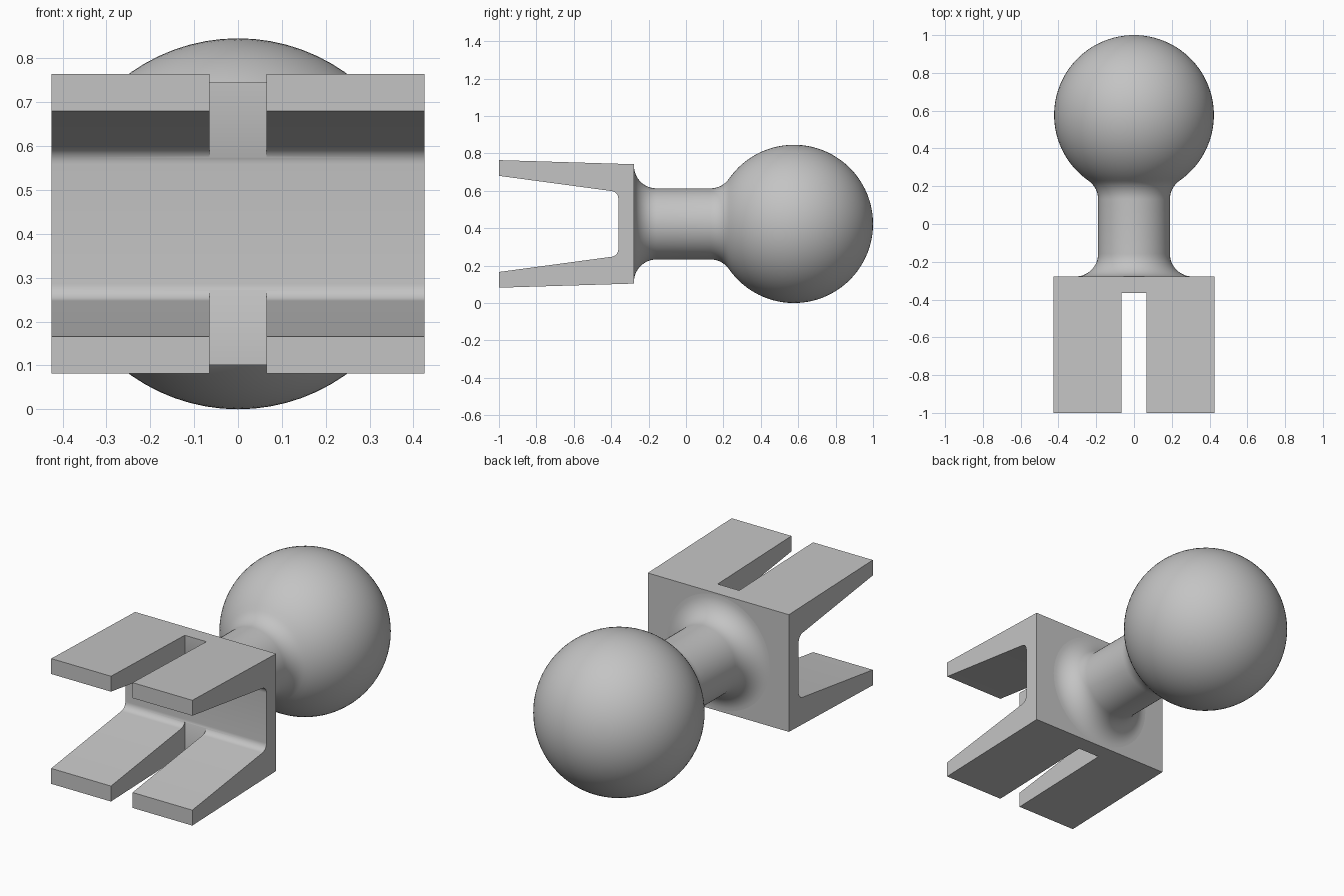
import bpy, bmesh, math
from mathutils import Matrix, Vector

if "Cube" in bpy.data.objects:
    bpy.data.objects.remove(bpy.data.objects["Cube"])

MID = 0.423        # height of the central axis
BACK = -0.278      # rear face of the fork block
WALL = -0.362      # inner wall of the fork
HALF_W = 0.425     # half width of the fork

grey = bpy.data.materials.new("plain grey")
grey.use_nodes = True
colour = (0.55, 0.55, 0.55, 1)
grey.diffuse_color = colour
grey.node_tree.nodes["Principled BSDF"].inputs["Base Color"].default_value = colour


def arc(cy, cr, radius, start, end, steps):
    """Points (y, r) along an arc, angles in degrees."""
    angles = [math.radians(start + (end - start) * i / steps) for i in range(steps + 1)]
    return [(cy + radius * math.cos(a), cr + radius * math.sin(a)) for a in angles]


def finish(bm, name):
    bmesh.ops.recalc_face_normals(bm, faces=bm.faces)
    mesh = bpy.data.meshes.new(name)
    bm.to_mesh(mesh)
    bm.free()
    mesh.materials.append(grey)
    obj = bpy.data.objects.new(name, mesh)
    bpy.context.collection.objects.link(obj)
    return obj


def activate(obj):
    bpy.ops.object.select_all(action='DESELECT')
    obj.select_set(True)
    bpy.context.view_layer.objects.active = obj


# Fork: mirrored side profile with tapered arms and rounded inner corners
slope = math.degrees(math.atan2(0.257 - 0.172, 1 + WALL))
upper = [(BACK, 0.319), (-1, 0.341), (-1, 0.257)]
upper += arc(WALL - 0.04, 0.136, 0.04, 90 - slope, 0, 8)
profile = upper + [(y, -z) for y, z in reversed(upper)]
bm = bmesh.new()
face = bm.faces.new([bm.verts.new((-HALF_W, y, MID + z)) for y, z in profile])
sweep = bmesh.ops.extrude_face_region(bm, geom=[face])
moved = [v for v in sweep["geom"] if isinstance(v, bmesh.types.BMVert)]
bmesh.ops.translate(bm, verts=moved, vec=(2 * HALF_W, 0, 0))
fork = finish(bm, "fork")

# Slot through both arms
bm = bmesh.new()
slot_end = WALL - 0.003
bmesh.ops.create_cube(bm, size=1, matrix=Matrix.Translation((0, slot_end - 0.5, MID))
                      @ Matrix.Diagonal((0.13, 1, 1, 1)))
cutter = finish(bm, "slot_cutter")
cutter.hide_render = True
cut = fork.modifiers.new("slot", 'BOOLEAN')
cut.operation = 'DIFFERENCE'
cut.solver = 'EXACT'
cut.object = cutter
activate(fork)
bpy.ops.object.modifier_apply(modifier=cut.name)
bpy.data.objects.remove(cutter)
bpy.ops.object.shade_smooth_by_angle(angle=math.radians(30))

# Stem and ball: one turned profile with fillets at both ends of the stem
BALL_Y, BALL_R, STEM_R, FILLET = 0.577, 0.423, 0.19, 0.12
reach = math.sqrt((BALL_R + FILLET) ** 2 - (STEM_R + FILLET) ** 2)
tilt = math.degrees(math.atan2(STEM_R + FILLET, reach))
turned = arc(BACK + FILLET, STEM_R + FILLET, FILLET, 180, 270, 12)
turned += arc(BALL_Y - reach, STEM_R + FILLET, FILLET, 270, 360 - tilt, 8)
turned += arc(BALL_Y, 0, BALL_R, 180 - tilt, 0, 40)[1:]
bm = bmesh.new()
verts = [bm.verts.new((0, y, MID + r)) for y, r in turned]
edges = [bm.edges.new(pair) for pair in zip(verts, verts[1:])]
bmesh.ops.spin(bm, geom=verts + edges, cent=(0, 0, MID), axis=Vector((0, 1, 0)),
               angle=2 * math.pi, steps=72)
bmesh.ops.remove_doubles(bm, verts=bm.verts, dist=0.0005)
stem = finish(bm, "ball_and_stem")
activate(stem)
bpy.ops.object.shade_smooth_by_angle(angle=math.radians(40))
